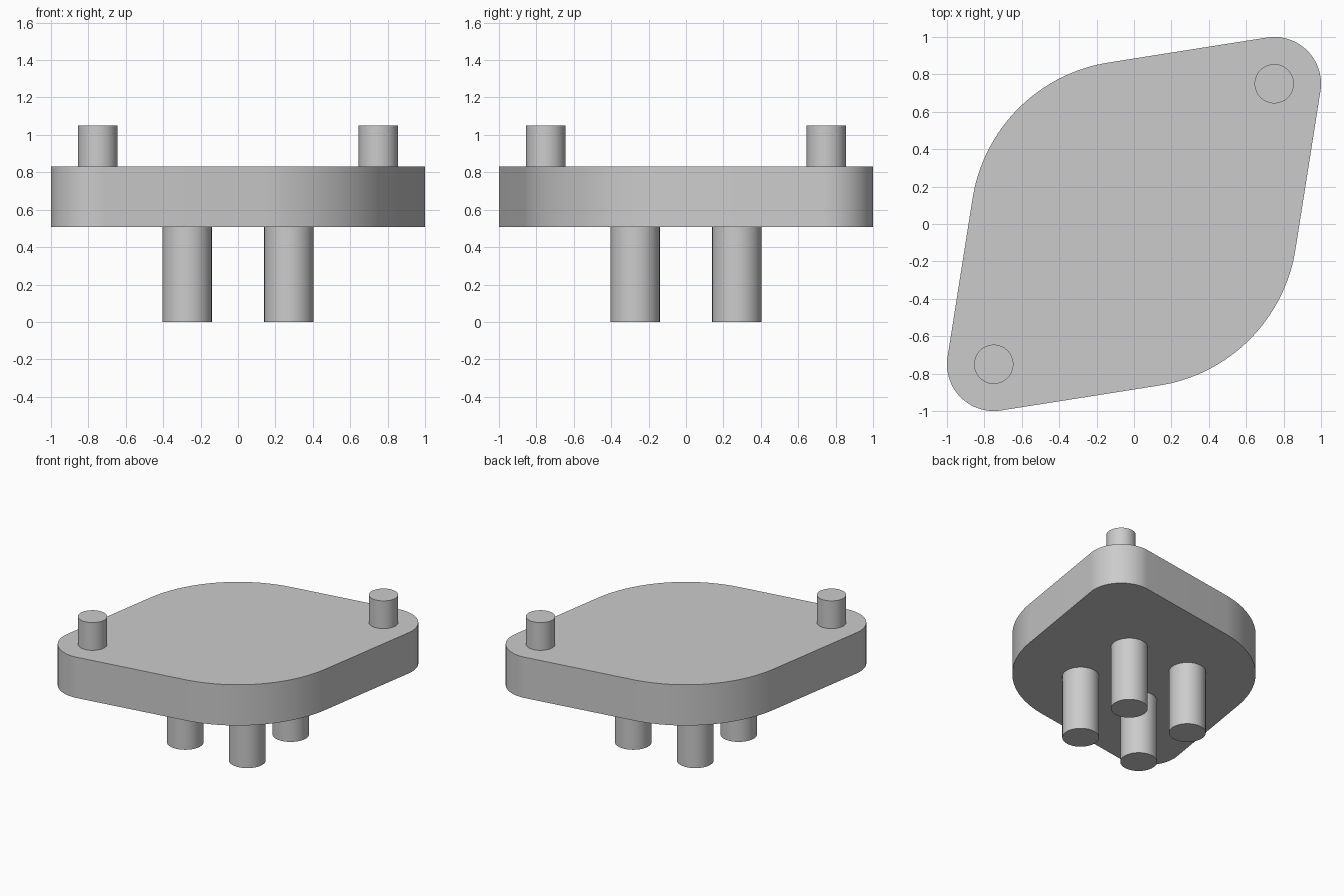
import bpy
import bmesh
from math import radians, degrees, acos, cos, sin, hypot

cube = bpy.data.objects.get("Cube")
if cube:
    bpy.data.objects.remove(cube)

grey = bpy.data.materials.new("light_grey")
grey.use_nodes = True
colour = (0.6, 0.6, 0.6, 1)
grey.diffuse_color = colour
grey.node_tree.nodes["Principled BSDF"].inputs["Base Color"].default_value = colour


def arc(cx, cy, r, start, end, steps):
    """Points along an arc, angles in degrees."""
    angles = [radians(start + (end - start) * i / steps) for i in range(steps + 1)]
    return [(cx + r * cos(a), cy + r * sin(a)) for a in angles]


def prism(name, outline, bottom, top):
    """Closed solid made by extruding an outline upwards."""
    bm = bmesh.new()
    face = bm.faces.new([bm.verts.new((x, y, bottom)) for x, y in outline])
    result = bmesh.ops.extrude_face_region(bm, geom=[face])
    for v in result["geom"]:
        if isinstance(v, bmesh.types.BMVert):
            v.co.z = top
    bmesh.ops.recalc_face_normals(bm, faces=bm.faces)
    mesh = bpy.data.meshes.new(name)
    bm.to_mesh(mesh)
    bm.free()
    mesh.materials.append(grey)
    obj = bpy.data.objects.new(name, mesh)
    bpy.context.collection.objects.link(obj)
    bpy.ops.object.select_all(action="DESELECT")
    obj.select_set(True)
    bpy.context.view_layer.objects.active = obj
    bpy.ops.object.shade_smooth_by_angle(angle=radians(30))
    return obj


def cylinder(name, x, y, r, bottom, top):
    return prism(name, arc(x, y, r, 0, 360, 64)[:-1], bottom, top)


# Flange plate: a large round body joined by tangents to two rounded ears
EAR, EAR_R, BODY_R = 0.75, 0.25, 0.874
PLATE_BOTTOM, PLATE_TOP = 0.507, 0.83
spread = degrees(acos((BODY_R - EAR_R) / hypot(EAR, EAR)))
outline = []
for side, turn in ((1, 0), (-1, 180)):
    mid = 45 + turn
    outline += arc(side * EAR, side * EAR, EAR_R, mid - spread, mid + spread, 32)
    outline += arc(0, 0, BODY_R, mid + spread, mid + 180 - spread, 32)
prism("flange_plate", outline, PLATE_BOTTOM, PLATE_TOP)

# Locating pegs on top of the ears
for name, side in (("left_peg", 1), ("right_peg", -1)):
    cylinder(name, side * EAR, side * EAR, 0.105, PLATE_TOP, 1.05)

# Four pins underneath
for x_name, x in (("left", 1), ("right", -1)):
    for y_name, y in (("front", -1), ("back", 1)):
        cylinder(f"{y_name}_{x_name}_pin", x * 0.272, y * 0.272, 0.132, 0, PLATE_BOTTOM)
